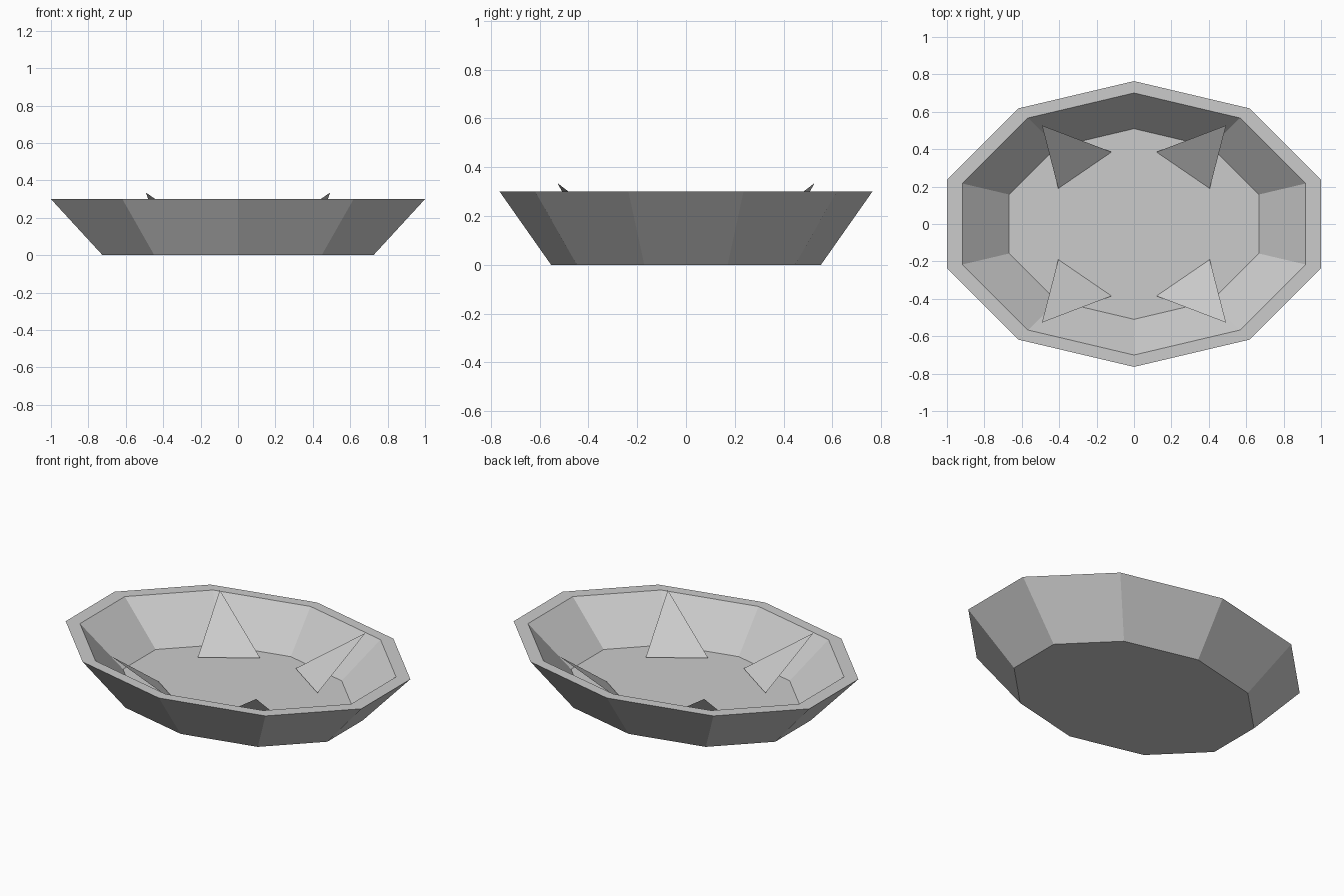
import bpy
import math

SIDES = 10
RX, RY = 1.0515, 0.764      # outer rim radii
RIM_Z, FLOOR_Z = 0.30, 0.066

cube = bpy.data.objects.get("Cube")
if cube:
    bpy.data.objects.remove(cube, do_unlink=True)

# One plain grey for the whole model
grey = bpy.data.materials.new("plain_grey")
grey.use_nodes = True
colour = (0.6, 0.6, 0.6, 1.0)
grey.diffuse_color = colour
grey.node_tree.nodes["Principled BSDF"].inputs["Base Color"].default_value = colour


def add_object(name, verts, faces):
    mesh = bpy.data.meshes.new(name)
    mesh.from_pydata(verts, [], faces)
    mesh.materials.append(grey)
    obj = bpy.data.objects.new(name, mesh)
    bpy.context.scene.collection.objects.link(obj)
    return obj


def ring(scale, z):
    """Stretched ten-sided ring with a corner at the back."""
    angles = [math.pi / 2 + i * math.tau / SIDES for i in range(SIDES)]
    return [(RX * scale * math.cos(a), RY * scale * math.sin(a), z) for a in angles]


# Dish: underside, outer wall, flat rim, inner wall and floor
levels = [(0.724, 0), (1, RIM_Z), (0.917, RIM_Z), (0.667, FLOOR_Z)]
verts = [v for scale, z in levels for v in ring(scale, z)]
faces = [tuple(reversed(range(SIDES)))]
for k in range(len(levels) - 1):
    for i in range(SIDES):
        a, b = k * SIDES + i, k * SIDES + (i + 1) % SIDES
        faces.append((a, b, b + SIDES, a + SIDES))
faces.append(tuple(range(3 * SIDES, 4 * SIDES)))
add_object("dish", verts, faces)

# Four flat triangular prongs leaning from the floor over the inner corners
prong = [(0.12, 0.385, 0.074), (0.405, 0.19, 0.074), (0.492, 0.527, 0.335)]
for side, sx in (("left", 1), ("right", -1)):
    for end, sy in (("back", 1), ("front", -1)):
        order = (0, 1, 2) if sx * sy > 0 else (2, 1, 0)
        add_object(f"prong_{end}_{side}",
                   [(x * sx, y * sy, z) for x, y, z in prong], [order])
